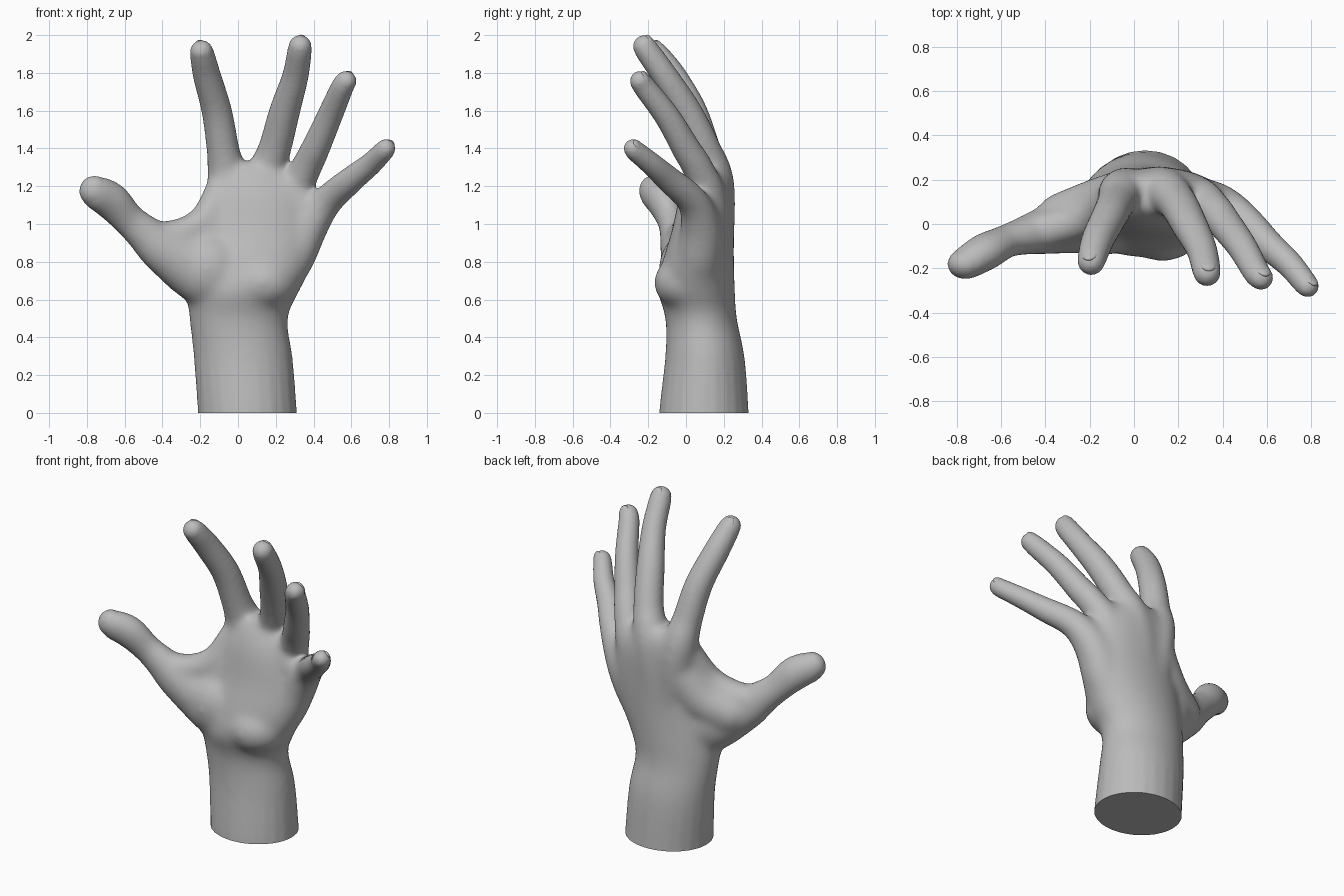
import bpy, bmesh, math
from mathutils import Vector

cube = bpy.data.objects.get("Cube")
if cube:
    bpy.data.objects.remove(cube)

skin = bpy.data.materials.new("plain grey")
skin.use_nodes = True
GREY = (0.5, 0.5, 0.5, 1)
skin.diffuse_color = GREY
skin.node_tree.nodes["Principled BSDF"].inputs["Base Color"].default_value = GREY

SIDES = 24


def curve_samples(keys, steps=6):
    """Catmull-Rom interpolation of keys of any length."""
    pts = [Vector(k) for k in keys]
    pts = [pts[0] * 2 - pts[1]] + pts + [pts[-1] * 2 - pts[-2]]
    out = []
    for a, b, c, d in zip(pts, pts[1:], pts[2:], pts[3:]):
        for i in range(steps):
            t = i / steps
            out.append(0.5 * (2 * b + (c - a) * t + (2 * a - 5 * b + 4 * c - d) * t * t
                              + (3 * b - a - 3 * c + d) * t ** 3))
    return out + [pts[-2]]


def loft(bm, rings):
    """Skin rings given as (centre, half-axis u, half-axis v)."""
    loops = []
    for c, u, v in rings:
        angles = [math.tau * i / SIDES for i in range(SIDES)]
        loops.append([bm.verts.new(c + u * math.cos(a) + v * math.sin(a)) for a in angles])
    for low, high in zip(loops, loops[1:]):
        for i in range(SIDES):
            j = (i + 1) % SIDES
            bm.faces.new((low[i], low[j], high[j], high[i]))
    bm.faces.new(loops[0][::-1])
    bm.faces.new(loops[-1])


def ball(bm, centre, radii):
    made = bmesh.ops.create_icosphere(bm, subdivisions=4, radius=1)["verts"]
    for v in made:
        v.co = Vector(centre) + Vector(a * b for a, b in zip(v.co, radii))


def digit(bm, keys, depth=1):
    """Tapering tube through (x, y, z, radius) keys with ball ends."""
    s = curve_samples(keys)
    rings = []
    for i, p in enumerate(s):
        t = (s[min(i + 1, len(s) - 1)] - s[max(i - 1, 0)]).to_3d().normalized()
        u = t.cross(Vector((0, 1, 0))).normalized()
        rings.append((p.to_3d(), u * p[3], t.cross(u) * p[3] * depth))
    loft(bm, rings)
    for p in (s[0], s[-1]):
        ball(bm, p.to_3d(), (p[3], p[3] * depth, p[3]))


def new_object(name, bm):
    bmesh.ops.recalc_face_normals(bm, faces=bm.faces)
    mesh = bpy.data.meshes.new(name)
    bm.to_mesh(mesh)
    bm.free()
    mesh.materials.append(skin)
    ob = bpy.data.objects.new(name, mesh)
    bpy.context.collection.objects.link(ob)
    return ob


def bake(ob):
    """Replace the mesh by its modified result."""
    graph = bpy.context.evaluated_depsgraph_get()
    mesh = bpy.data.meshes.new_from_object(ob.evaluated_get(graph))
    ob.modifiers.clear()
    ob.data = mesh


# Forearm and palm: horizontal oval sections (x, y, z, half width, half depth)
ARM = [(.055, .1, -.15, .265, .24), (.05, .095, 0, .262, .237), (.027, .1, .3, .262, .21),
       (.003, .08, .5, .262, .19), (.03, .055, .65, .3, .205), (.075, .065, .8, .325, .19),
       (.11, .09, .97, .31, .165), (.11, .11, 1.15, .28, .145), (.09, .125, 1.26, .22, .115),
       (.08, .13, 1.33, .16, .07)]

# Digits run from inside the palm to the tip: (x, y, z, radius)
DIGITS = {
    "index": [(.0, .15, .8, .09), (-.05, .145, 1.2, .108), (-.08, .095, 1.4, .087),
              (-.113, .03, 1.6, .08), (-.163, -.07, 1.78, .074), (-.188, -.15, 1.89, .066),
              (-.193, -.17, 1.913, .061)],
    "middle": [(.07, .16, .8, .09), (.13, .155, 1.2, .105), (.195, .095, 1.4, .088),
               (.248, .0, 1.6, .081), (.303, -.11, 1.78, .07), (.325, -.2, 1.91, .065),
               (.329, -.22, 1.94, .061)],
    "ring": [(.15, .13, .8, .09), (.28, .125, 1.12, .094), (.352, .07, 1.28, .084),
             (.41, .0, 1.4, .076), (.485, -.1, 1.57, .068), (.55, -.215, 1.72, .061),
             (.572, -.242, 1.756, .056)],
    "little": [(.2, .06, .66, .1), (.28, .07, .82, .125), (.365, .08, .98, .112),
               (.47, .035, 1.12, .085), (.6, -.09, 1.235, .07), (.7, -.18, 1.315, .061),
               (.77, -.265, 1.385, .055), (.783, -.28, 1.4, .051)],
    "thumb": [(-.08, .03, .64, .14), (-.24, .01, .77, .165), (-.4, -.03, .87, .128),
              (-.5, -.055, .955, .1), (-.58, -.08, 1.025, .087), (-.67, -.125, 1.12, .098),
              (-.745, -.17, 1.165, .09), (-.76, -.18, 1.175, .081)],
}
# Skin folds between thumb and index finger, and across the little finger's base
FOLDS = [[(-.42, -.03, .92, .09), (-.28, 0, .955, .085), (-.17, .04, 1.03, .085),
          (-.09, .1, 1.18, .085)],
         [(-.32, .02, .84, .125), (-.17, .07, .91, .135), (-.04, .12, 1.07, .13)],
         [(.24, .09, 1.18, .09), (.34, .08, 1.1, .09)]]

bm = bmesh.new()
loft(bm, [(p.to_3d(), Vector((p[3], 0, 0)), Vector((0, p[4], 0)))
          for p in (Vector(s) for s in curve_samples(ARM))])
for name, keys in DIGITS.items():
    digit(bm, keys, .85 if name == "thumb" else 1)
for keys in FOLDS:
    digit(bm, keys)
# Pads at the heel of the palm
ball(bm, (-.16, .02, .76), (.21, .165, .2))
ball(bm, (.13, .0, .69), (.19, .17, .15))
hand = new_object("hand", bm)

# Fuse the parts, then soften the palm more than the fingers
remesh = hand.modifiers.new("fuse", "REMESH")
remesh.mode = "VOXEL"
remesh.voxel_size = .012
bake(hand)
palm = hand.vertex_groups.new(name="palm")
for v in hand.data.vertices:
    d = (v.co - Vector((.06, .1, .82))).length
    weight = min(1, max(0, (.66 - d) / .22))
    if weight:
        palm.add([v.index], weight, "REPLACE")
for group, count in (("palm", 55), ("", 7)):
    soften = hand.modifiers.new("soften", "SMOOTH")
    soften.factor = .5
    soften.iterations = count
    soften.vertex_group = group
bake(hand)

# Cut the forearm flat at the ground
bm = bmesh.new()
bm.from_mesh(hand.data)
cut = bmesh.ops.bisect_plane(bm, geom=bm.verts[:] + bm.edges[:] + bm.faces[:],
                             plane_co=(0, 0, 0), plane_no=(0, 0, -1), clear_outer=True)
rim = [e for e in cut["geom_cut"] if isinstance(e, bmesh.types.BMEdge)]
bmesh.ops.holes_fill(bm, edges=rim, sides=0)
bm.to_mesh(hand.data)
bm.free()
parts = [hand]

# Nails: shallow plates set into the back of each tip
for name, keys in DIGITS.items():
    a, b = Vector(keys[-3]), Vector(keys[-1])
    along = (b - a).to_3d().normalized()
    side = along.cross(Vector((0, 1, 0))).normalized()
    back = side.cross(along)
    r = b[3]
    lift = .55 if name == "thumb" else .7
    centre = b.to_3d() + back * r * lift - along * r * .1
    bm = bmesh.new()
    bmesh.ops.create_icosphere(bm, subdivisions=3, radius=1)
    for v in bm.verts:
        v.co = centre + (side * v.co.x * .62 + along * v.co.y * .85 + back * v.co.z * .27) * r
    parts.append(new_object(name + "_nail", bm))

for ob in bpy.context.selected_objects:
    ob.select_set(False)
for ob in parts:
    ob.select_set(True)
bpy.context.view_layer.objects.active = hand
bpy.ops.object.shade_smooth_by_angle(angle=math.radians(50))
